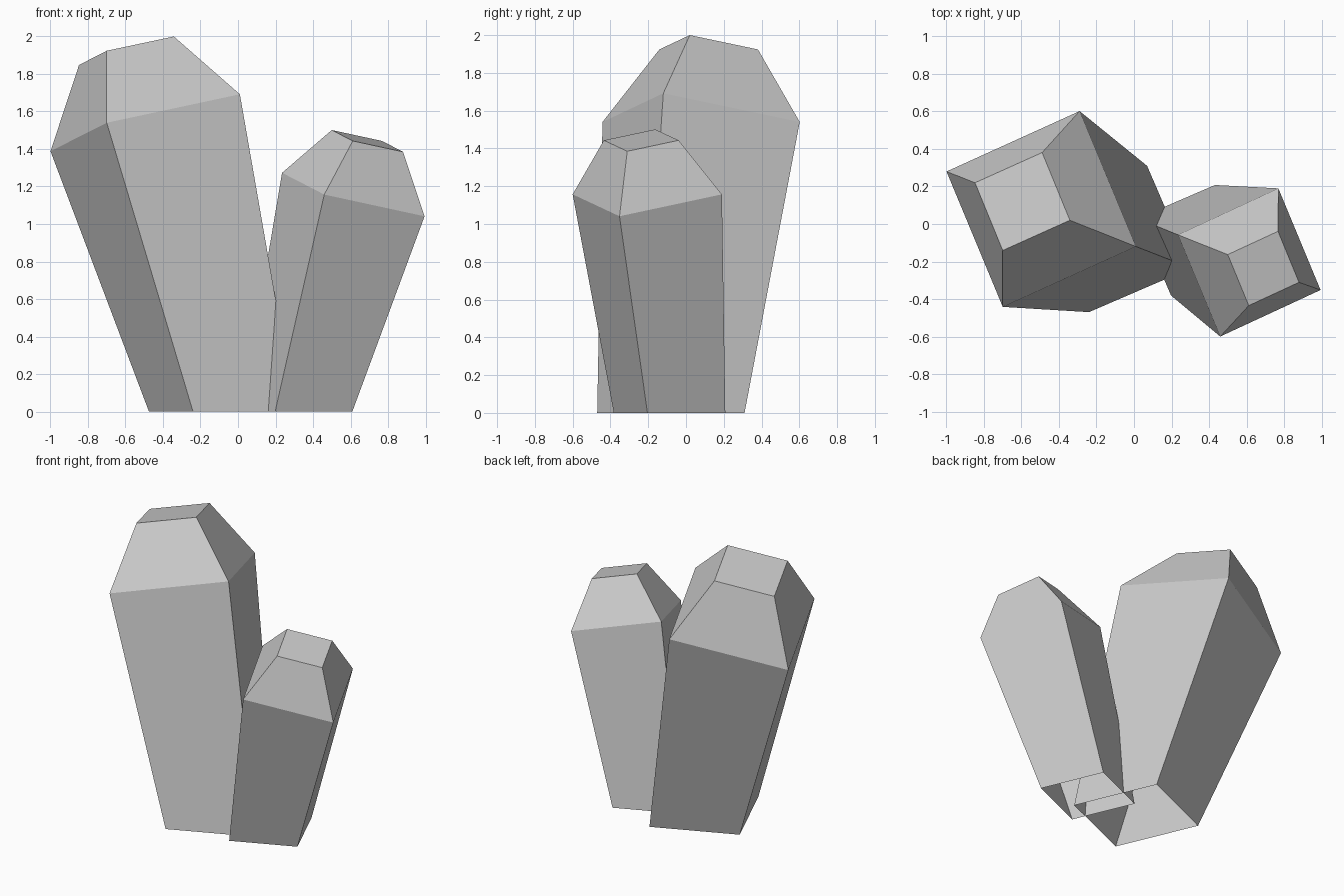
import bpy
import bmesh
from mathutils import Vector

cube = bpy.data.objects.get("Cube")
if cube:
    bpy.data.objects.remove(cube, do_unlink=True)

# One plain grey for both crystals
stone = bpy.data.materials.new("pale_grey")
stone.use_nodes = True
grey = (0.6, 0.6, 0.6, 1.0)
stone.diffuse_color = grey
stone.node_tree.nodes["Principled BSDF"].inputs["Base Color"].default_value = grey


def ring(bm, centre, front, side):
    """Square ring from its centre and two half diagonals."""
    c, f, s = Vector(centre), Vector(front), Vector(side)
    return [bm.verts.new(c + arm) for arm in (-s, f, s, -f)]


def crystal(name, base, shoulder, tip):
    """Leaning four-sided shaft, open below, with a blunt chamfered end."""
    bm = bmesh.new()
    rings = [ring(bm, *section) for section in (base, shoulder, tip)]
    for low, high in zip(rings, rings[1:]):
        for i in range(4):
            j = (i + 1) % 4
            bm.faces.new((low[i], low[j], high[j], high[i]))
    bm.faces.new(rings[-1])
    mesh = bpy.data.meshes.new(name)
    bm.to_mesh(mesh)
    bm.free()
    mesh.materials.append(stone)
    obj = bpy.data.objects.new(name, mesh)
    bpy.context.collection.objects.link(obj)
    return obj


# Tall crystal leaning left and back
crystal("tall_crystal",
        base=((-0.085, -0.08, 0), (-0.155, -0.39, 0), (0.39, -0.155, 0)),
        shoulder=((-0.495, 0.08, 1.54), (-0.205, -0.522, 0), (0.505, -0.2, 0.152)),
        tip=((-0.595, 0.12, 1.924), (-0.105, -0.261, 0), (0.253, -0.1, 0.076)))

# Short crystal leaning right and forward
crystal("short_crystal",
        base=((0.315, -0.087, 0), (-0.117, -0.295, 0), (0.295, -0.117, 0)),
        shoulder=((0.615, -0.205, 1.157), (-0.155, -0.395, 0), (0.38, -0.147, -0.116)),
        tip=((0.69, -0.237, 1.443), (-0.078, -0.198, 0), (0.19, -0.074, -0.058)))
